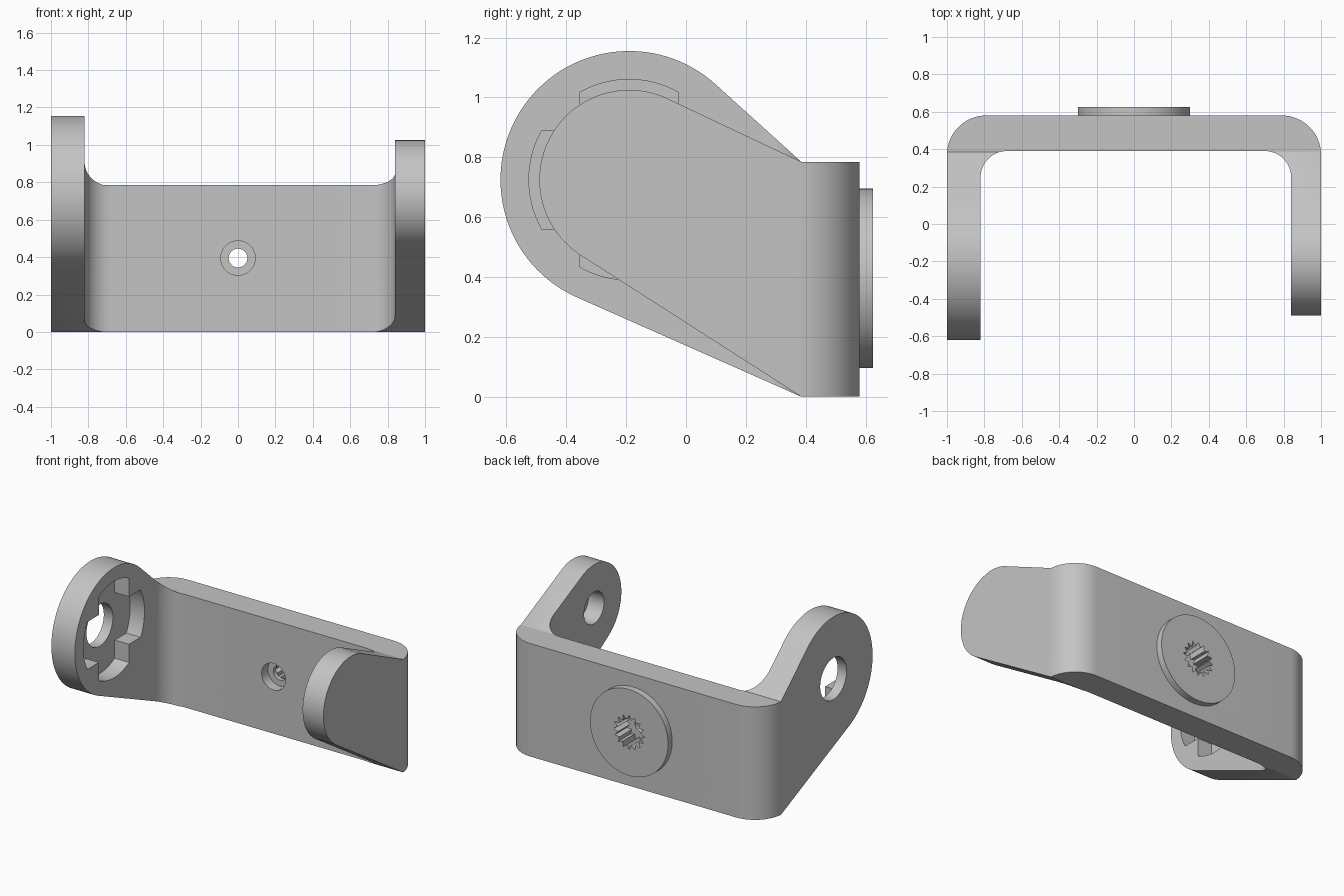
import bpy, bmesh
from math import sin, cos, pi, radians, hypot, atan2, acos, asin

if "Cube" in bpy.data.objects:
    bpy.data.objects.remove(bpy.data.objects["Cube"], do_unlink=True)

grey = bpy.data.materials.new("plain grey")
grey.use_nodes = True
colour = (0.55, 0.55, 0.55, 1)
grey.diffuse_color = colour
grey.node_tree.nodes["Principled BSDF"].inputs["Base Color"].default_value = colour


def arc(cx, cy, r, a, b, n=16):
    return [(cx + r * cos(a + (b - a) * i / n), cy + r * sin(a + (b - a) * i / n))
            for i in range(n + 1)]


def circle(cx, cy, r, n=64):
    return arc(cx, cy, r, 0, 2 * pi, n)[:-1]


def prism(name, outline, axis, lo, hi):
    """Extrude a closed 2D outline along one axis."""
    def place(p, h):
        return {"X": (h, *p), "Y": (p[0], h, p[1]), "Z": (*p, h)}[axis]
    bm = bmesh.new()
    face = bm.faces.new([bm.verts.new(place(p, lo)) for p in outline])
    top = bmesh.ops.extrude_face_region(bm, geom=[face])["geom"]
    shift = place((0, 0), hi - lo)
    bmesh.ops.translate(bm, vec=shift, verts=[v for v in top if isinstance(v, bmesh.types.BMVert)])
    bmesh.ops.recalc_face_normals(bm, faces=bm.faces[:])
    mesh = bpy.data.meshes.new(name)
    bm.to_mesh(mesh)
    bm.free()
    mesh.materials.append(grey)
    obj = bpy.data.objects.new(name, mesh)
    bpy.context.collection.objects.link(obj)
    return obj


def combine(target, tool, operation):
    """Apply a boolean and discard the tool."""
    bpy.context.view_layer.objects.active = target
    mod = target.modifiers.new("cut", "BOOLEAN")
    mod.operation, mod.solver, mod.object = operation, "EXACT", tool
    bpy.ops.object.modifier_apply(modifier=mod.name)
    bpy.data.objects.remove(tool, do_unlink=True)


PY, PZ = -0.19, 0.725            # pivot axis of both arms
BACK, INNER, CREASE, HEIGHT = 0.58, 0.39, 0.385, 0.785
HUB_Z = 0.395


def arm_outline(r):
    """Side profile: round eye joined by tangents to the upright back."""
    def tangent(z, side):
        dy, dz = CREASE - PY, z - PZ
        return atan2(dz, dy) + side * acos(r / hypot(dy, dz))
    eye = arc(PY, PZ, r, tangent(HEIGHT, 1), tangent(0, -1) + 2 * pi, 64)
    return eye + [(CREASE, 0), (0.7, 0), (0.7, HEIGHT), (CREASE, HEIGHT)]


def half_bracket(name, side, inside, eye_radius):
    """Half of the bent strap, trimmed to the arm's side profile."""
    ro, ri = 0.21, 0.14
    plan = [(0, BACK)] + arc(1 - ro, BACK - ro, ro, pi / 2, 0)
    plan += [(1, -0.8), (inside, -0.8)]
    plan += arc(inside - ri, INNER - ri, ri, 0, pi / 2) + [(0, INNER)]
    strap = prism(name, [(side * x, y) for x, y in plan], "Z", -0.2, 1.4)
    trim = prism("trim", arm_outline(eye_radius), "X", -1.2, 1.2)
    combine(strap, trim, "INTERSECT")
    return strap


# Bent bracket with a large right arm and a small left arm
bracket = half_bracket("bracket", -1, 0.82, 0.43)
combine(bracket, half_bracket("left_half", 1, 0.84, 0.30), "UNION")

# Round boss on the back
combine(bracket, prism("boss", circle(0, HUB_Z, 0.30, 96), "Y", 0.5, 0.625), "UNION")

# Cross-shaped socket and through hole in the right arm
w, R = 0.165, 0.335
a = asin(w / R)
cross = []
for k in range(4):
    t = k * pi / 2
    cross += arc(PY, PZ, R, t - a, t + a)
    corner = t + pi / 4
    cross.append((PY + w * 2 ** 0.5 * cos(corner), PZ + w * 2 ** 0.5 * sin(corner)))
combine(bracket, prism("socket", cross, "X", -0.93, -0.7), "DIFFERENCE")
combine(bracket, prism("eye_hole", circle(PY, PZ, 0.145), "X", -1.2, -0.8), "DIFFERENCE")

# Blind hole inside the left arm
combine(bracket, prism("blind_hole", circle(PY, PZ, 0.11), "X", 0.7, 0.96), "DIFFERENCE")

# Screw hole, front counterbore and toothed socket in the boss
teeth = 16
star = [(r * cos(pi * i / teeth), HUB_Z + r * sin(pi * i / teeth))
        for i in range(2 * teeth) for r in [0.12 if i % 2 == 0 else 0.088]]
combine(bracket, prism("toothed_socket", star, "Y", 0.49, 0.8), "DIFFERENCE")
combine(bracket, prism("counterbore", circle(0, HUB_Z, 0.092), "Y", 0.2, 0.46), "DIFFERENCE")
combine(bracket, prism("screw_hole", circle(0, HUB_Z, 0.05, 48), "Y", 0.2, 0.8), "DIFFERENCE")

# Smooth curves, keep hard edges
bpy.ops.object.select_all(action="DESELECT")
bracket.select_set(True)
bpy.context.view_layer.objects.active = bracket
bpy.ops.object.shade_smooth_by_angle(angle=radians(30))
